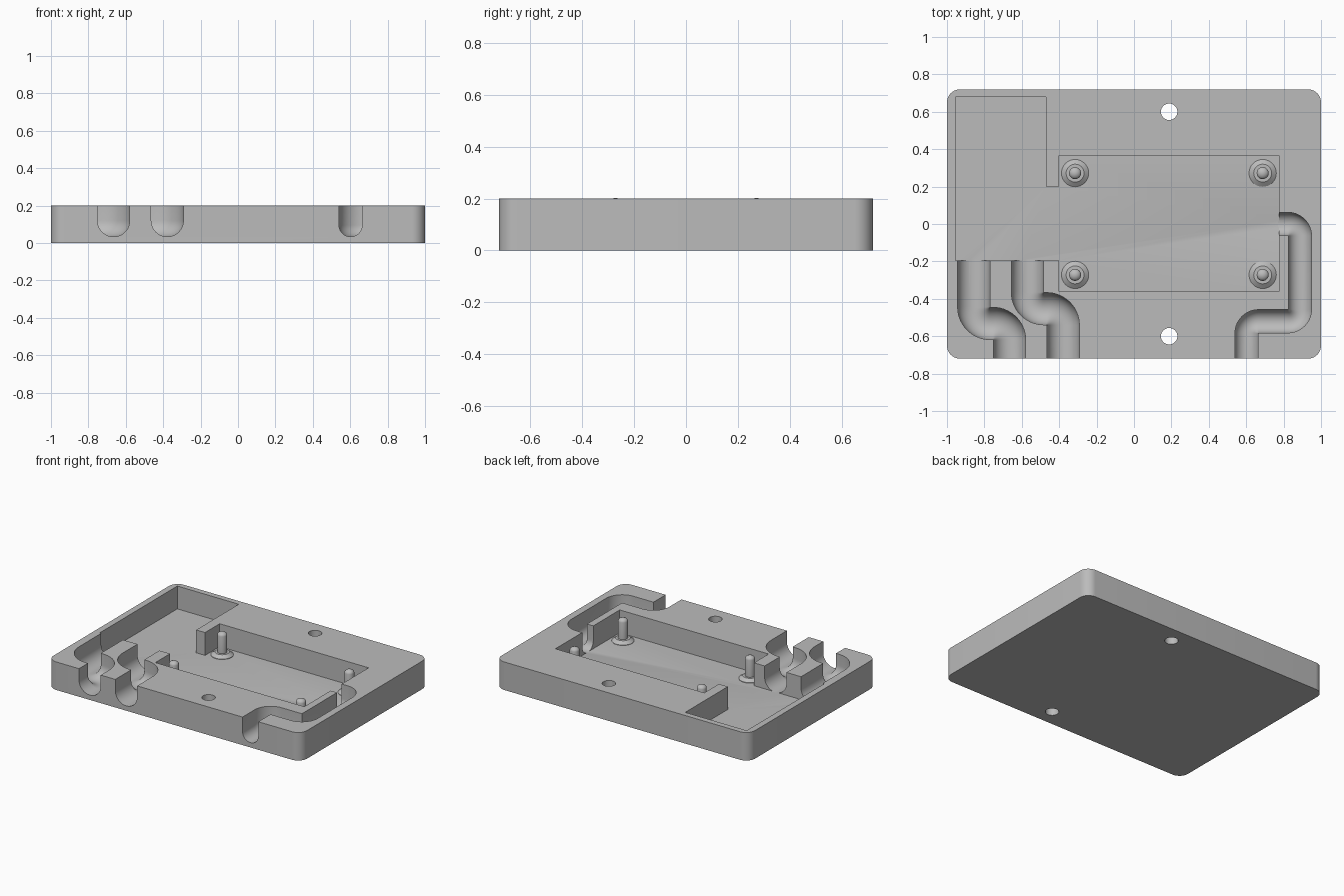
import bpy, bmesh, math
from mathutils import Vector

cube = bpy.data.objects.get("Cube")
if cube:
    bpy.data.objects.remove(cube, do_unlink=True)

HALF_X, HALF_Y, TOP, FLOOR = 1.0, 0.72, 0.2, 0.037

grey = bpy.data.materials.new("light_grey")
grey.use_nodes = True
grey.diffuse_color = (0.5, 0.5, 0.5, 1)
grey.node_tree.nodes["Principled BSDF"].inputs["Base Color"].default_value = (0.5, 0.5, 0.5, 1)


def finish(name, bm):
    bmesh.ops.recalc_face_normals(bm, faces=bm.faces)
    mesh = bpy.data.meshes.new(name)
    bm.to_mesh(mesh)
    bm.free()
    mesh.materials.append(grey)
    obj = bpy.data.objects.new(name, mesh)
    bpy.context.collection.objects.link(obj)
    return obj


def loft(name, rings):
    """Closed solid through rings of equal point count, capped at both ends."""
    bm = bmesh.new()
    loops = [[bm.verts.new(p) for p in ring] for ring in rings]
    n = len(loops[0])
    for a, b in zip(loops, loops[1:]):
        for i in range(n):
            j = (i + 1) % n
            bm.faces.new((a[i], a[j], b[j], b[i]))
    bm.faces.new(loops[0])
    bm.faces.new(loops[-1])
    return finish(name, bm)


def prism(name, outline, z0, z1):
    return loft(name, [[(x, y, z) for x, y in outline] for z in (z0, z1)])


def circle(cx, cy, r, n=40):
    return [(cx + r * math.cos(math.tau * i / n), cy + r * math.sin(math.tau * i / n))
            for i in range(n)]


def rounded_rectangle(hx, hy, r, steps=10):
    pts = []
    for q, (sx, sy) in enumerate(((1, 1), (-1, 1), (-1, -1), (1, -1))):
        for i in range(steps + 1):
            a = math.pi / 2 * (q + i / steps)
            pts.append((sx * (hx - r) + r * math.cos(a), sy * (hy - r) + r * math.sin(a)))
    return pts


def channel(name, path, r, steps=14):
    """Round-bottomed groove along a right-angled path with rounded bends."""
    path = [Vector(p) for p in path]
    dirs = [(b - a).normalized() for a, b in zip(path, path[1:])]
    bend = r * 1.03
    stations = [(path[0], dirs[0])]
    for p, d0, d1 in zip(path[1:-1], dirs, dirs[1:]):
        centre = p + (d1 - d0) * bend
        for i in range(steps + 1):
            a = math.pi / 2 * i / steps
            s, c = math.sin(a), math.cos(a)
            stations.append((centre + (d0 * s - d1 * c) * bend, d0 * c + d1 * s))
    stations.append((path[-1], dirs[-1]))
    # U-shaped section: half circle with straight walls running out of the top
    zc = 0.034 + r
    section = [(r, TOP + 0.1)]
    section += [(r * math.cos(math.pi * i / 20), zc - r * math.sin(math.pi * i / 20))
                for i in range(21)]
    section.append((-r, TOP + 0.1))
    return loft(name, [[(p.x - t.y * u, p.y + t.x * u, z) for u, z in section]
                       for p, t in stations])


def smooth(obj):
    bpy.ops.object.select_all(action='DESELECT')
    obj.select_set(True)
    bpy.context.view_layer.objects.active = obj
    bpy.ops.object.shade_smooth_by_angle(angle=math.radians(30))


# Base plate with rounded corners
plate = prism("base_plate", rounded_rectangle(HALF_X, HALF_Y, 0.07), 0, TOP)

# Stepped pocket, cable channels and through holes
pocket = [(-0.955, 0.68), (-0.47, 0.68), (-0.47, 0.2), (-0.4, 0.2), (-0.4, 0.365),
          (0.775, 0.365), (0.775, -0.36), (-0.4, -0.36), (-0.4, -0.195), (-0.955, -0.195)]
cutters = [
    prism("pocket_cutter", pocket, FLOOR, TOP + 0.1),
    channel("outer_channel_cutter",
            [(-0.857, -0.19), (-0.857, -0.532), (-0.665, -0.532), (-0.665, -0.8)], 0.086),
    channel("inner_channel_cutter",
            [(-0.57, -0.19), (-0.57, -0.453), (-0.378, -0.453), (-0.378, -0.8)], 0.086),
    channel("side_channel_cutter",
            [(0.77, 0), (0.887, 0), (0.887, -0.52), (0.602, -0.52), (0.602, -0.8)], 0.062),
]
for side in (-1, 1):
    cutters.append(prism("hole_cutter", circle(0.188, side * 0.6, 0.044), -0.1, TOP + 0.1))

bpy.context.view_layer.objects.active = plate
for cutter in cutters:
    cutter.hide_render = True
    mod = plate.modifiers.new(cutter.name, 'BOOLEAN')
    mod.operation = 'DIFFERENCE'
    mod.solver = 'EXACT'
    mod.object = cutter
    bpy.ops.object.modifier_apply(modifier=mod.name)
    bpy.data.objects.remove(cutter, do_unlink=True)
smooth(plate)

# Locating pins: flared foot, straight shaft, domed tip
profile = [(0.073, FLOOR - 0.005), (0.073, FLOOR + 0.003), (0.048, FLOOR + 0.022),
           (0.032, FLOOR + 0.022), (0.032, 0.18)]
profile += [(0.032 * math.cos(a), 0.18 + 0.022 * math.sin(a)) for a in (0.4, 0.8, 1.2, 1.45)]
for side, x in (("right", -0.315), ("left", 0.688)):
    for end, y in (("front", -0.272), ("back", 0.272)):
        pin = loft(f"{end}_{side}_pin",
                   [[(px, py, z) for px, py in circle(x, y, r, 32)] for r, z in profile])
        smooth(pin)
